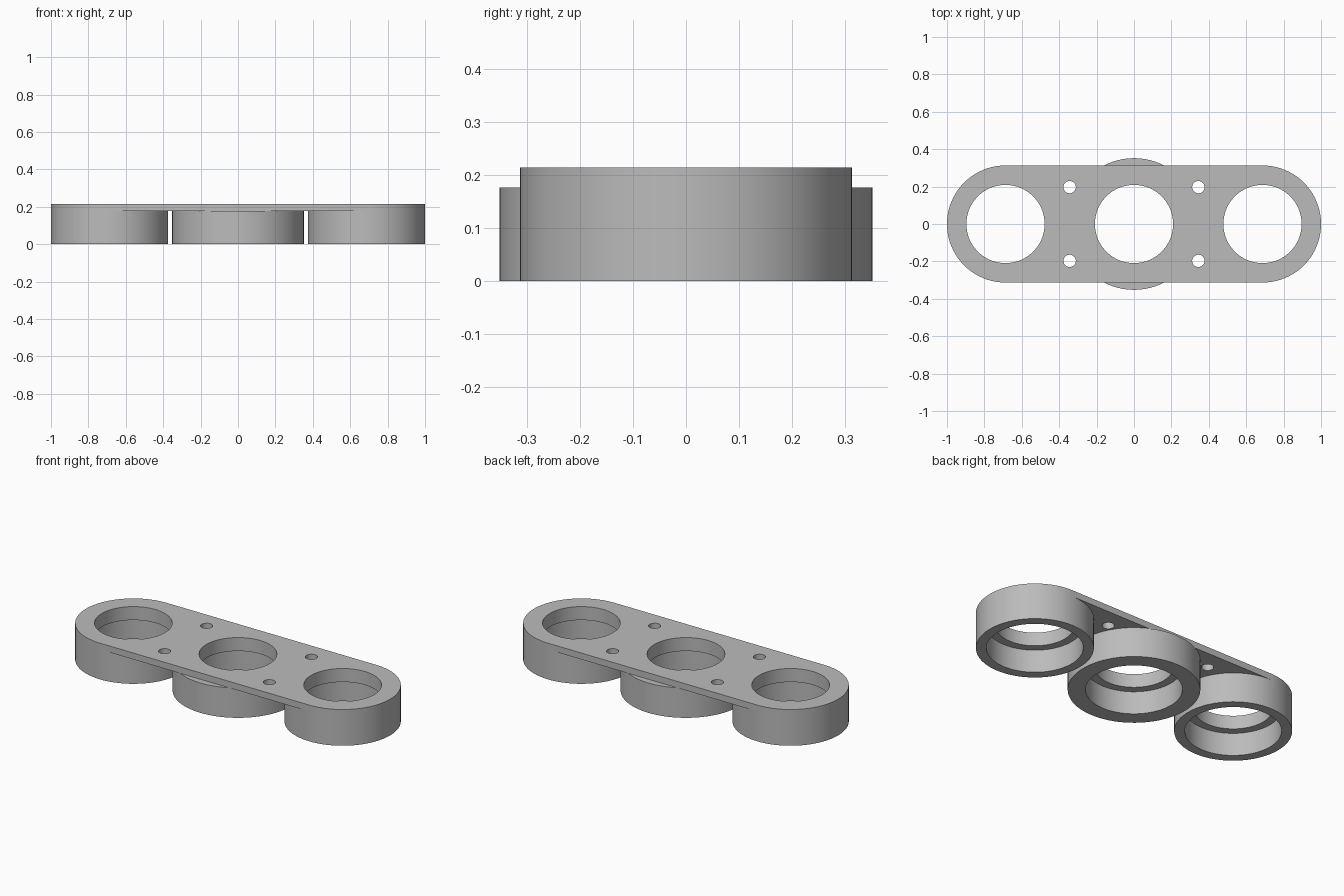
import bpy
import bmesh
from mathutils import Matrix

if "Cube" in bpy.data.objects:
    bpy.data.objects.remove(bpy.data.objects["Cube"], do_unlink=True)

HEIGHT, PLATE_Z, LEDGE_Z = 0.215, 0.177, 0.135
END_X, END_R, MID_R = 0.687, 0.313, 0.352
HOLE_R, BORE_R, SCREW_R = 0.209, 0.257, 0.033

grey = bpy.data.materials.new("plain_grey")
grey.use_nodes = True
colour = (0.5, 0.5, 0.5, 1)
grey.diffuse_color = colour
grey.node_tree.nodes["Principled BSDF"].inputs["Base Color"].default_value = colour


def finish(name, bm):
    mesh = bpy.data.meshes.new(name)
    bm.to_mesh(mesh)
    bm.free()
    mesh.materials.append(grey)
    obj = bpy.data.objects.new(name, mesh)
    bpy.context.collection.objects.link(obj)
    return obj


def cylinder(name, x, y, radius, z0, z1, sides=96):
    bm = bmesh.new()
    bmesh.ops.create_cone(bm, cap_ends=True, segments=sides, radius1=radius, radius2=radius,
                          depth=z1 - z0, matrix=Matrix.Translation((x, y, (z0 + z1) / 2)))
    return finish(name, bm)


def combine(body, tool, operation):
    mod = body.modifiers.new(operation.lower(), 'BOOLEAN')
    mod.operation = operation
    mod.solver = 'EXACT'
    mod.object = tool
    bpy.context.view_layer.objects.active = body
    bpy.ops.object.modifier_apply(modifier=mod.name)
    bpy.data.objects.remove(tool, do_unlink=True)


# Straight top plate between the two end cups
bm = bmesh.new()
bmesh.ops.create_cube(bm, size=1, matrix=Matrix.Translation((0, 0, (HEIGHT + PLATE_Z) / 2))
                      @ Matrix.Diagonal((2 * END_X, 2 * END_R, HEIGHT - PLATE_Z, 1)))
body = finish("triple_ring_holder", bm)

# End cups reach the top; the wider middle cup stops under the plate
for x in (-END_X, END_X):
    combine(body, cylinder("end_cup", x, 0, END_R, 0, HEIGHT), 'UNION')
combine(body, cylinder("middle_cup", 0, 0, MID_R, 0, PLATE_Z), 'UNION')

# Stepped bores: wide from below, narrower through the top
for x in (-END_X, 0, END_X):
    combine(body, cylinder("wide_bore", x, 0, BORE_R, -0.1, LEDGE_Z), 'DIFFERENCE')
    combine(body, cylinder("top_hole", x, 0, HOLE_R, LEDGE_Z - 0.05, HEIGHT + 0.1), 'DIFFERENCE')

# Four screw holes through the plate
for x in (-0.344, 0.344):
    for y in (-0.197, 0.197):
        combine(body, cylinder("screw_hole", x, y, SCREW_R, 0.1, HEIGHT + 0.1, 32), 'DIFFERENCE')

# Smooth round walls with crisp rims
bpy.ops.object.select_all(action='DESELECT')
body.select_set(True)
bpy.context.view_layer.objects.active = body
bpy.ops.object.shade_smooth_by_angle(angle=0.5)
